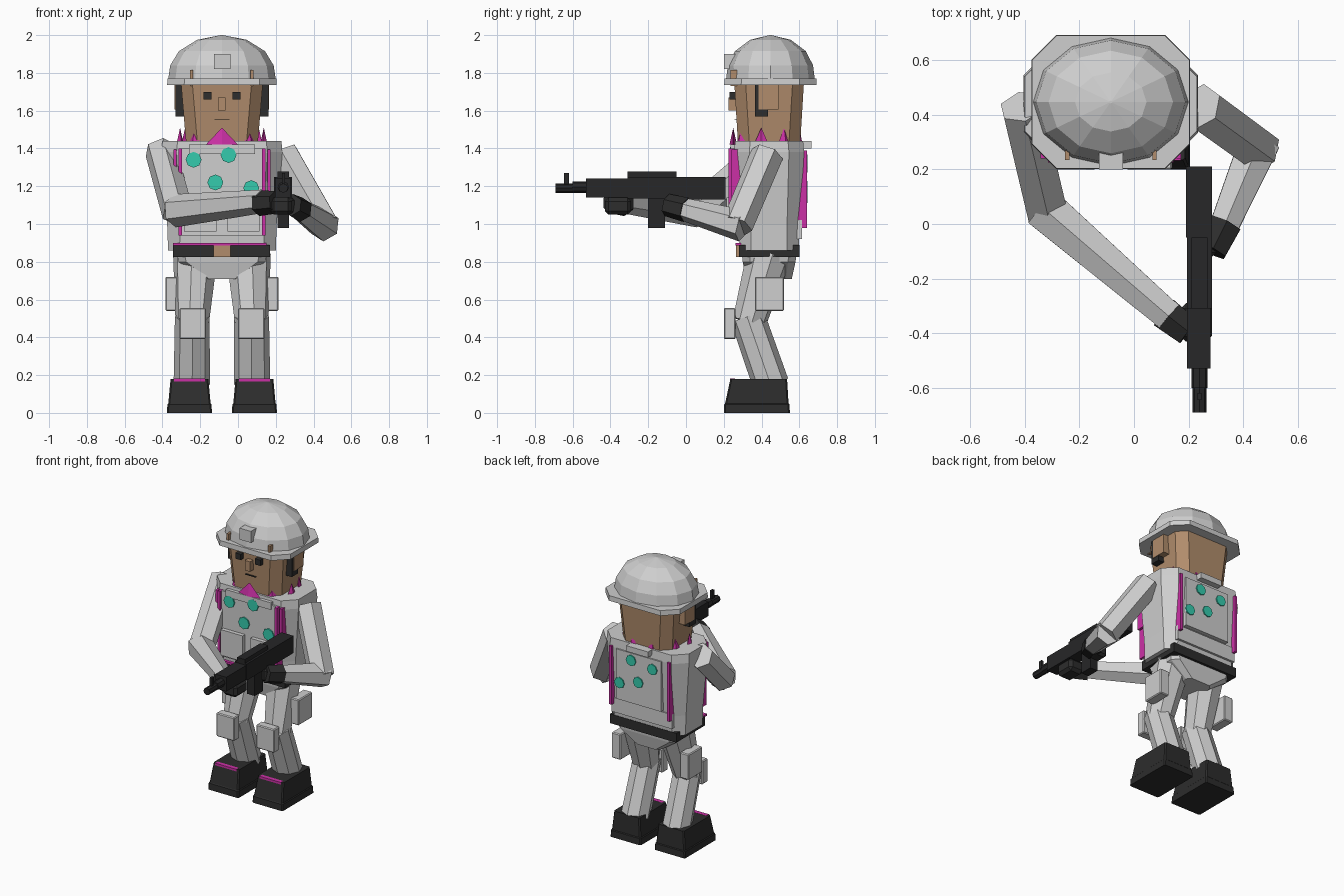
import bpy, bmesh, math
from mathutils import Vector

if "Cube" in bpy.data.objects:
    bpy.data.objects.remove(bpy.data.objects["Cube"])

CX, CY = -0.085, 0.44  # body axis


def material(name, rgb):
    m = bpy.data.materials.new(name)
    m.use_nodes = True
    m.diffuse_color = (*rgb, 1)
    m.node_tree.nodes["Principled BSDF"].inputs["Base Color"].default_value = (*rgb, 1)
    return m


GREY = material("light_grey", (0.62, 0.62, 0.62))
BLACK = material("charcoal", (0.026, 0.026, 0.026))
GUN = material("gun_black", (0.02, 0.02, 0.021))
SKIN = material("skin", (0.44, 0.265, 0.15))
PINK = material("magenta", (0.6, 0.03, 0.38))
TEAL = material("teal", (0.035, 0.6, 0.42))


def finish(name, bm, mat):
    bmesh.ops.recalc_face_normals(bm, faces=bm.faces)
    me = bpy.data.meshes.new(name)
    bm.to_mesh(me)
    bm.free()
    me.materials.append(mat)
    ob = bpy.data.objects.new(name, me)
    bpy.context.collection.objects.link(ob)
    return ob


def loft(name, rings, mat):
    """Skin a stack of equal-length point rings and cap both ends."""
    bm = bmesh.new()
    rows = [[bm.verts.new(p) for p in ring] for ring in rings]
    n = len(rows[0])
    for a, b in zip(rows, rows[1:]):
        for i in range(n):
            j = (i + 1) % n
            bm.faces.new((a[i], a[j], b[j], b[i]))
    bm.faces.new(rows[0])
    bm.faces.new(rows[-1])
    return finish(name, bm, mat)


def octagon(z, hx, hy, cut, cx=CX, cy=CY):
    """Rectangle with cut corners."""
    pts = []
    for sx, sy in ((1, 1), (-1, 1), (-1, -1), (1, -1)):
        a = (cx + sx * hx, cy + sy * (hy - cut), z)
        b = (cx + sx * (hx - cut), cy + sy * hy, z)
        pts += [a, b] if sx == sy else [b, a]
    return pts


def ellipse(z, rx, ry, n=12, cx=CX, cy=CY):
    return [(cx + rx * math.cos(2 * math.pi * i / n), cy + ry * math.sin(2 * math.pi * i / n), z)
            for i in range(n)]


def box(name, x, y, z, mat, bevel=0):
    bm = bmesh.new()
    bmesh.ops.create_cube(bm, size=1)
    for v in bm.verts:
        v.co = [(r[0] + r[1]) / 2 + c * (r[1] - r[0]) for c, r in zip(v.co, (x, y, z))]
    if bevel:
        bmesh.ops.bevel(bm, geom=bm.edges[:], offset=bevel, segments=1, affect='EDGES')
    return finish(name, bm, mat)


def limb(name, a, b, r1, r2, mat, sides=8):
    a, b = Vector(a), Vector(b)
    bm = bmesh.new()
    bmesh.ops.create_cone(bm, cap_ends=True, segments=sides, radius1=r1, radius2=r2, depth=(b - a).length)
    ob = finish(name, bm, mat)
    ob.rotation_euler = (b - a).to_track_quat('Z', 'Y').to_euler()
    ob.location = (a + b) / 2
    return ob


def both(x0, x1):
    """A span and its mirror across the body axis."""
    return (("left", (CX + x0, CX + x1)), ("right", (CX - x1, CX - x0)))


# Torso, pelvis, belt
loft("torso", [octagon(0.86, 0.285, 0.155, 0.06), octagon(1.0, 0.29, 0.165, 0.07),
               octagon(1.38, 0.32, 0.185, 0.08), octagon(1.44, 0.315, 0.18, 0.08)], GREY)
loft("pelvis", [octagon(0.71, 0.1, 0.12, 0.03), octagon(0.8, 0.23, 0.14, 0.04),
                octagon(0.9, 0.25, 0.15, 0.04)], GREY)
box("belt", (-0.345, 0.17), (0.28, 0.6), (0.825, 0.89), BLACK)
box("belt_buckle", (-0.13, -0.04), (0.265, 0.3), (0.825, 0.885), SKIN)
box("belt_piping", (-0.345, 0.15), (0.262, 0.29), (0.885, 0.9), PINK)

# Vest
box("vest_front", (-0.31, 0.135), (0.243, 0.3), (0.94, 1.4), GREY)
box("vest_collar", (-0.26, 0.09), (0.235, 0.3), (1.37, 1.42), GREY)
box("vest_back", (-0.25, 0.1), (0.58, 0.635), (1.03, 1.38), GREY)
box("vest_back_lower", (-0.32, 0.15), (0.56, 0.615), (0.92, 1.02), GREY)
box("vest_handle", (-0.17, 0.0), (0.6, 0.665), (1.4, 1.44), GREY)
for side, x in both(0.03, 0.2):
    box("chest_pouch_" + side, x, (0.215, 0.26), (0.96, 1.14), GREY)
for side, x in both(0.212, 0.23):
    box("front_piping_" + side, x, (0.225, 0.29), (0.94, 1.4), PINK)
for side, x in both(0.24, 0.257):
    box("outer_piping_" + side, x, (0.24, 0.32), (1.14, 1.395), PINK)
for side, x in both(0.215, 0.235):
    box("back_piping_" + side, x, (0.57, 0.64), (0.98, 1.39), PINK)

# Teal spots on the vest
for i, (x, z) in enumerate(((-0.235, 1.34), (-0.05, 1.365), (-0.12, 1.22), (0.07, 1.19))):
    limb(f"front_spot_{i}", (x, 0.243, z), (x, 0.234, z), 0.042, 0.042, TEAL)
for i, (x, z) in enumerate(((-0.02, 1.33), (-0.185, 1.31), (0.07, 1.15), (-0.075, 1.19))):
    limb(f"back_spot_{i}", (x, 0.635, z), (x, 0.643, z), 0.038, 0.038, TEAL)

# Collar of spikes
for i in range(9):
    t = math.radians(-90 + 40 * i)
    front = i == 0
    bm = bmesh.new()
    bmesh.ops.create_cone(bm, cap_ends=True, segments=4, radius1=1, radius2=0, depth=1)
    spike = finish(f"collar_spike_{i}", bm, PINK)
    spike.location = (CX + 0.225 * math.cos(t), 0.43 + 0.18 * math.sin(t), 1.465)
    spike.scale = (0.02, 0.085 if front else 0.04, 0.09)
    spike.rotation_euler.z = t

# Head and face
loft("head", [octagon(1.43, 0.19, 0.165, 0.06), octagon(1.76, 0.218, 0.185, 0.06)], SKIN)
box("nose", (-0.105, -0.065), (0.225, 0.28), (1.6, 1.67), SKIN)
box("mouth", (-0.125, -0.045), (0.258, 0.27), (1.552, 1.557), BLACK)
for side, x in both(0.055, 0.097):
    box("eye_" + side, x, (0.23, 0.275), (1.66, 1.7), BLACK)
for side, x in both(0.152, 0.168):
    box("strap_clip_" + side, x, (0.235, 0.27), (1.73, 1.815), SKIN)
for side, x in both(0.19, 0.25):
    box("ear_" + side, x, (0.385, 0.49), (1.605, 1.735), SKIN)
for side, x in both(0.195, 0.247):
    box("chin_strap_" + side, x, (0.365, 0.435), (1.57, 1.735), BLACK)

# Helmet
loft("helmet_brim", [octagon(1.735, 0.29, 0.245, 0.09, CX, 0.447),
                     octagon(1.77, 0.288, 0.243, 0.09, CX, 0.447)], GREY)
loft("helmet_dome", [ellipse(z, 0.285 * k, 0.235 * k, 12, CX, 0.447) for z, k in
                     ((1.765, 1), (1.84, 0.96), (1.915, 0.8), (1.975, 0.46), (2.0, 0.02))], GREY)
box("helmet_mount", (-0.128, -0.04), (0.2, 0.3), (1.82, 1.9), GREY)

# Legs and boots
for s, side in ((1, "left"), (-1, "right")):
    hip, knee, ankle = [(CX + s * x, y, z) for x, y, z in
                        ((0.14, 0.44, 0.84), (0.157, 0.335, 0.48), (0.16, 0.45, 0.15))]
    limb("thigh_" + side, hip, knee, 0.12, 0.09, GREY)
    limb("shin_" + side, (knee[0], 0.325, 0.51), ankle, 0.092, 0.096, GREY)
    bx = CX + s * 0.172
    loft("boot_" + side, [octagon(z, hx, hy, 0.008, bx, cy) for z, hx, hy, cy in
                          ((0, 0.119, 0.175, 0.375), (0.045, 0.117, 0.173, 0.375),
                           (0.05, 0.112, 0.168, 0.375), (0.18, 0.1, 0.15, 0.385))], BLACK)
for side, x in both(0.085, 0.225):
    box("knee_pad_" + side, x, (0.2, 0.262), (0.39, 0.555), GREY, 0.006)
for side, x in both(0.23, 0.3):
    box("hip_pouch_" + side, x, (0.365, 0.52), (0.54, 0.72), GREY, 0.006)
for side, x in both(0.09, 0.255):
    box("boot_piping_" + side, x, (0.232, 0.26), (0.162, 0.181), PINK)

# Arms and gloves
limb("upper_arm_right", (-0.41, 0.43, 1.39), (-0.32, 0.05, 1.06), 0.085, 0.085, GREY, 6)
limb("forearm_right", (-0.335, 0.06, 1.07), (0.13, -0.34, 1.12), 0.088, 0.062, GREY, 6)
limb("glove_right", (0.11, -0.325, 1.11), (0.2, -0.395, 1.115), 0.068, 0.06, BLACK, 6)
box("fingers_right", (0.17, 0.285), (-0.43, -0.29), (1.05, 1.14), BLACK, 0.02)
limb("upper_arm_left", (0.24, 0.43, 1.37), (0.46, 0.27, 0.99), 0.088, 0.085, GREY, 6)
limb("forearm_left", (0.46, 0.3, 0.99), (0.325, -0.02, 1.08), 0.085, 0.06, GREY, 6)
limb("glove_left", (0.335, 0.0, 1.075), (0.285, -0.1, 1.1), 0.066, 0.06, BLACK, 6)
box("fingers_left", (0.195, 0.3), (-0.12, -0.03), (1.05, 1.14), BLACK, 0.015)

# Rifle
box("rifle_stock", (0.19, 0.285), (-0.05, 0.21), (1.13, 1.25), GUN)
box("rifle_receiver", (0.195, 0.285), (-0.31, -0.04), (1.135, 1.25), GUN)
box("rifle_top_cover", (0.21, 0.27), (-0.31, -0.05), (1.245, 1.278), GUN)
box("rifle_handguard", (0.195, 0.28), (-0.53, -0.31), (1.14, 1.24), GUN)
box("rifle_magazine", (0.21, 0.27), (-0.2, -0.11), (0.98, 1.14), GUN)
limb("rifle_barrel", (0.24, -0.52, 1.195), (0.24, -0.6, 1.195), 0.03, 0.03, GUN)
limb("rifle_muzzle", (0.24, -0.59, 1.19), (0.24, -0.69, 1.19), 0.025, 0.025, GUN)
box("rifle_front_sight", (0.232, 0.248), (-0.645, -0.62), (1.2, 1.27), GUN)
